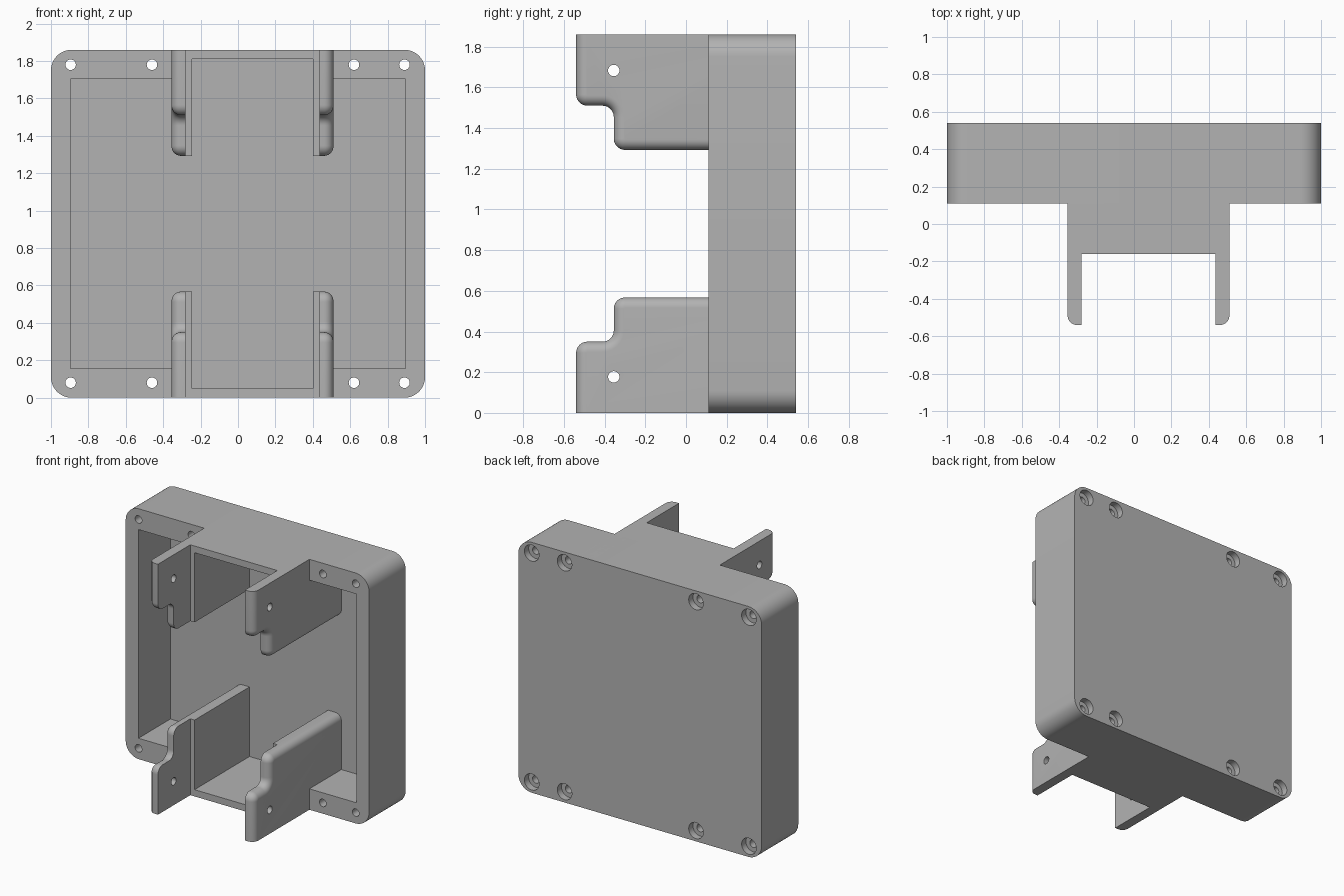
import bpy, bmesh
from math import sin, cos, pi, radians
from mathutils import Matrix

default = bpy.data.objects.get("Cube")
if default:
    bpy.data.objects.remove(default, do_unlink=True)

GREY = (0.45, 0.45, 0.45, 1)
grey = bpy.data.materials.new("plain grey")
grey.use_nodes = True
grey.diffuse_color = GREY
grey.node_tree.nodes["Principled BSDF"].inputs["Base Color"].default_value = GREY

H = 1.86                      # overall height
FRONT, BACK = 0.11, 0.54      # case depth range
FLOOR = 0.485                 # inner face of the back panel
STEP = -0.16                  # where the bracket wall becomes thinner


def make(name, bm):
    bmesh.ops.recalc_face_normals(bm, faces=bm.faces)
    mesh = bpy.data.meshes.new(name)
    bm.to_mesh(mesh)
    bm.free()
    mesh.materials.append(grey)
    ob = bpy.data.objects.new(name, mesh)
    bpy.context.collection.objects.link(ob)
    return ob


def loft(name, loops):
    """Skin equal-length loops and cap both ends."""
    bm = bmesh.new()
    rings = [[bm.verts.new(p) for p in loop] for loop in loops]
    n = len(rings[0])
    for a, b in zip(rings, rings[1:]):
        for i in range(n):
            j = (i + 1) % n
            bm.faces.new((a[i], a[j], b[j], b[i]))
    bm.faces.new(rings[0])
    bm.faces.new(rings[-1])
    return make(name, bm)


def box(name, x0, x1, y0, y1, z0, z1):
    ring = [(x0, z0), (x1, z0), (x1, z1), (x0, z1)]
    return loft(name, [[(x, y, z) for x, z in ring] for y in (y0, y1)])


def arc(cx, cy, r, a0, a1, n=10):
    return [(cx + r * cos(radians(a0 + (a1 - a0) * i / n)),
             cy + r * sin(radians(a0 + (a1 - a0) * i / n))) for i in range(n + 1)]


def drill(bm, r, depth, centre, axis):
    m = Matrix.Translation(centre) @ Matrix.Rotation(pi / 2, 4, axis)
    bmesh.ops.create_cone(bm, cap_ends=True, segments=32, radius1=r,
                          radius2=r, depth=depth, matrix=m)


def cut(ob, cutter):
    cutter.hide_render = True
    mod = ob.modifiers.new("cut", 'BOOLEAN')
    mod.operation = 'DIFFERENCE'
    mod.solver = 'EXACT'
    mod.object = cutter
    bpy.context.view_layer.objects.active = ob
    bpy.ops.object.modifier_apply(modifier=mod.name)
    bpy.data.objects.remove(cutter, do_unlink=True)


def smooth(ob):
    bpy.ops.object.select_all(action='DESELECT')
    ob.select_set(True)
    bpy.context.view_layer.objects.active = ob
    bpy.ops.object.shade_smooth_by_angle(angle=radians(30))


# Case with rounded corners
R = 0.11
outline = (arc(1 - R, H - R, R, 0, 90) + arc(R - 1, H - R, R, 90, 180)
           + arc(R - 1, R, R, 180, 270) + arc(1 - R, R, R, 270, 360))
case = loft("case", [[(x, y, z) for x, z in outline] for y in (FRONT, BACK)])
cut(case, box("cavity_cutter", -0.895, 0.895, 0, FLOOR, 0.155, 1.705))
cut(case, box("slot_cutter", -0.245, 0.40, 0, FLOOR, 0.05, H - 0.05))

# Screw holes, counterbored from the back
for r, depth, y in ((0.028, 1.0, 0.3), (0.06, 0.1, BACK)):
    bm = bmesh.new()
    for x in (-0.895, -0.46, 0.62, 0.89):
        for z in (0.08, H - 0.08):
            drill(bm, r, depth, (x, y, z), 'X')
    cut(case, make("screw_cutter", bm))
smooth(case)


def wall_outline(d):
    """Stepped bracket side as (y, distance from case end), inset by d."""
    c = 0.055
    y0, y1, h0, h1 = -0.54, -0.355, 0.35, 0.567
    return ([(FLOOR + 0.01, 0), (y0 + d, 0)]
            + arc(y0 + c, h0 - c, c - d, 180, 90)
            + arc(y1 - c, h0 + c, c + d, -90, 0)
            + arc(y1 + c, h1 - c, c - d, 180, 90)
            + [(FLOOR + 0.01, h1 - d)])


# Bracket walls, filleted along the outer edge, with a thicker rear portion
F = 0.05
for end, flip in (("lower", False), ("upper", True)):
    def height(h):
        return H - h if flip else h

    for side, inner, outer, pad in (("right", -0.28, -0.355, -0.245),
                                    ("left", 0.435, 0.51, 0.40)):
        s = 1 if outer > inner else -1
        layers = [(inner, 0)]
        for i in range(9):
            t = i / 8 * pi / 2
            layers.append((outer - s * F * (1 - sin(t)), F * (1 - cos(t))))
        wall = loft(f"{end}_{side}_bracket_wall",
                    [[(x, y, height(h)) for y, h in wall_outline(d)]
                     for x, d in layers])
        bm = bmesh.new()
        drill(bm, 0.028, 0.4, (inner, -0.355, height(0.177)), 'Y')
        cut(wall, make("pin_cutter", bm))
        smooth(wall)
        box(f"{end}_{side}_wall_rib", min(inner, pad), max(inner, pad),
            STEP, FLOOR + 0.01, *sorted((height(0), height(0.567))))

    # Plate joining the two walls
    box(f"{end}_bridge_plate", -0.245, 0.40, STEP, FRONT,
        *sorted((height(0), height(0.05))))
